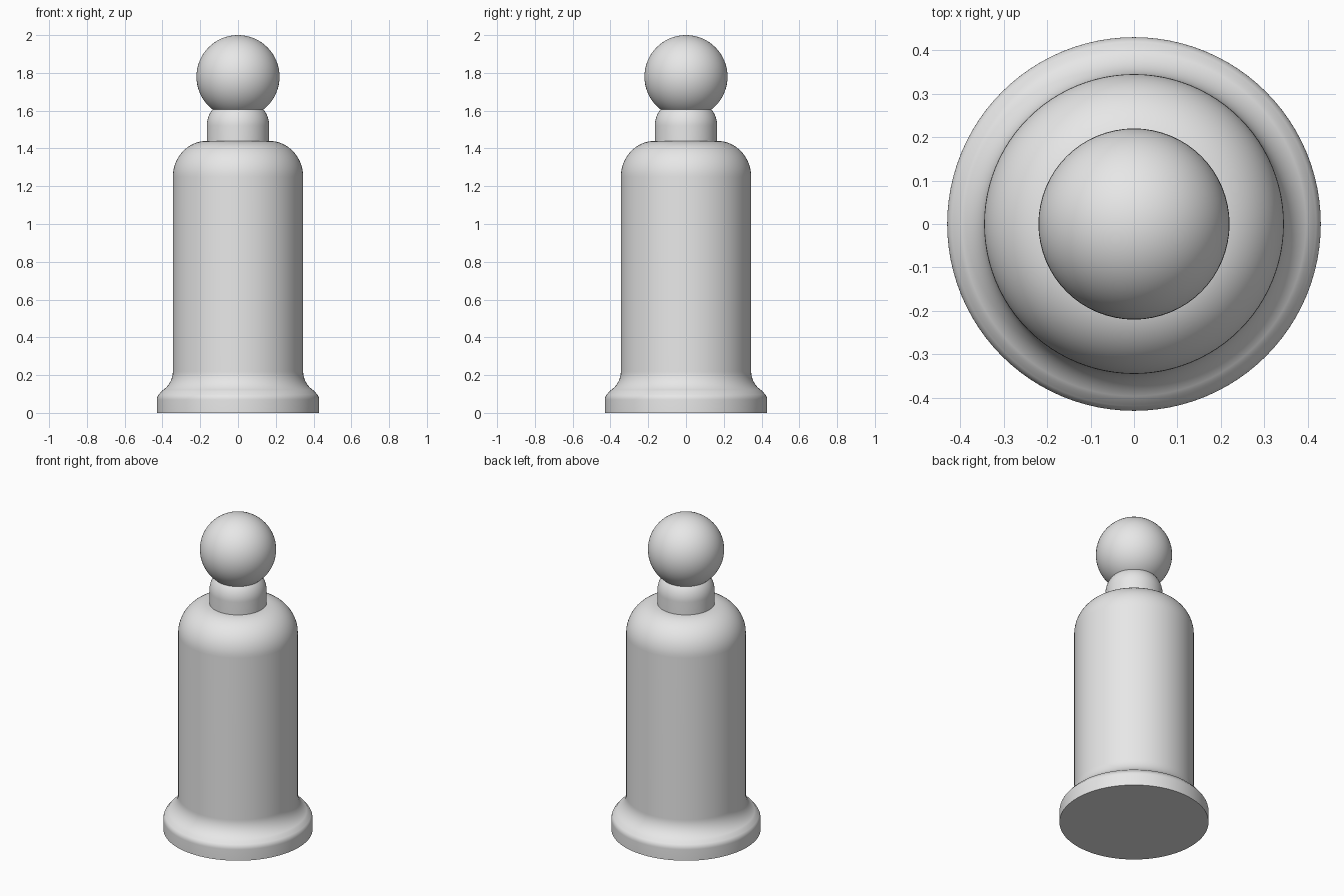
import bpy, bmesh, math
from mathutils import Matrix, Vector

SIDES = 96

cube = bpy.data.objects.get("Cube")
if cube:
    bpy.data.objects.remove(cube, do_unlink=True)

grey = bpy.data.materials.new("light grey")
grey.use_nodes = True
grey.diffuse_color = (0.8, 0.8, 0.8, 1)
grey.node_tree.nodes["Principled BSDF"].inputs["Base Color"].default_value = grey.diffuse_color


def arc(cx, cz, rx, rz, start, end, steps=12):
    """Points (radius, height) on an elliptical arc, angles in degrees."""
    angles = [math.radians(start + (end - start) * i / steps) for i in range(steps + 1)]
    return [(cx + rx * math.cos(a), cz + rz * math.sin(a)) for a in angles]


def finish(name, bm):
    bmesh.ops.recalc_face_normals(bm, faces=bm.faces)
    mesh = bpy.data.meshes.new(name)
    bm.to_mesh(mesh)
    bm.free()
    mesh.materials.append(grey)
    obj = bpy.data.objects.new(name, mesh)
    bpy.context.collection.objects.link(obj)
    bpy.ops.object.select_all(action='DESELECT')
    obj.select_set(True)
    bpy.context.view_layer.objects.active = obj
    bpy.ops.object.shade_smooth_by_angle(angle=math.radians(35))
    return obj


def lathe(name, profile):
    """Revolve a profile around z and cap both ends."""
    bm = bmesh.new()
    verts = [bm.verts.new((r, 0, z)) for r, z in profile]
    edges = [bm.edges.new(pair) for pair in zip(verts, verts[1:])]
    bmesh.ops.spin(bm, geom=verts + edges, cent=(0, 0, 0), axis=(0, 0, 1),
                   angle=math.tau, steps=SIDES, use_merge=True)
    bmesh.ops.remove_doubles(bm, verts=bm.verts, dist=0.0001)
    bmesh.ops.holes_fill(bm, edges=[e for e in bm.edges if e.is_boundary], sides=0)
    return finish(name, bm)


# Body: foot with rounded rim, concave flare, straight wall and domed shoulder
foot = [(0.43, 0.0)] + arc(0.395, 0.07, 0.035, 0.04, 0, 55, 6)
flare = arc(0.465, 0.22, 0.12, 0.12, 240, 180)
shoulder = arc(0.165, 1.25, 0.18, 0.19, 0, 90, 16)
lathe("body", foot + flare + shoulder)

# Neck: short collar rounded in at the top
lathe("neck", [(0.165, 1.40)] + arc(0.065, 1.52, 0.1, 0.12, 0, 48, 10))

# Head: ball resting on the neck
ball = bmesh.new()
bmesh.ops.create_uvsphere(ball, u_segments=64, v_segments=32, radius=0.22,
                          matrix=Matrix.Translation(Vector((0, 0, 1.78))))
finish("head", ball)
